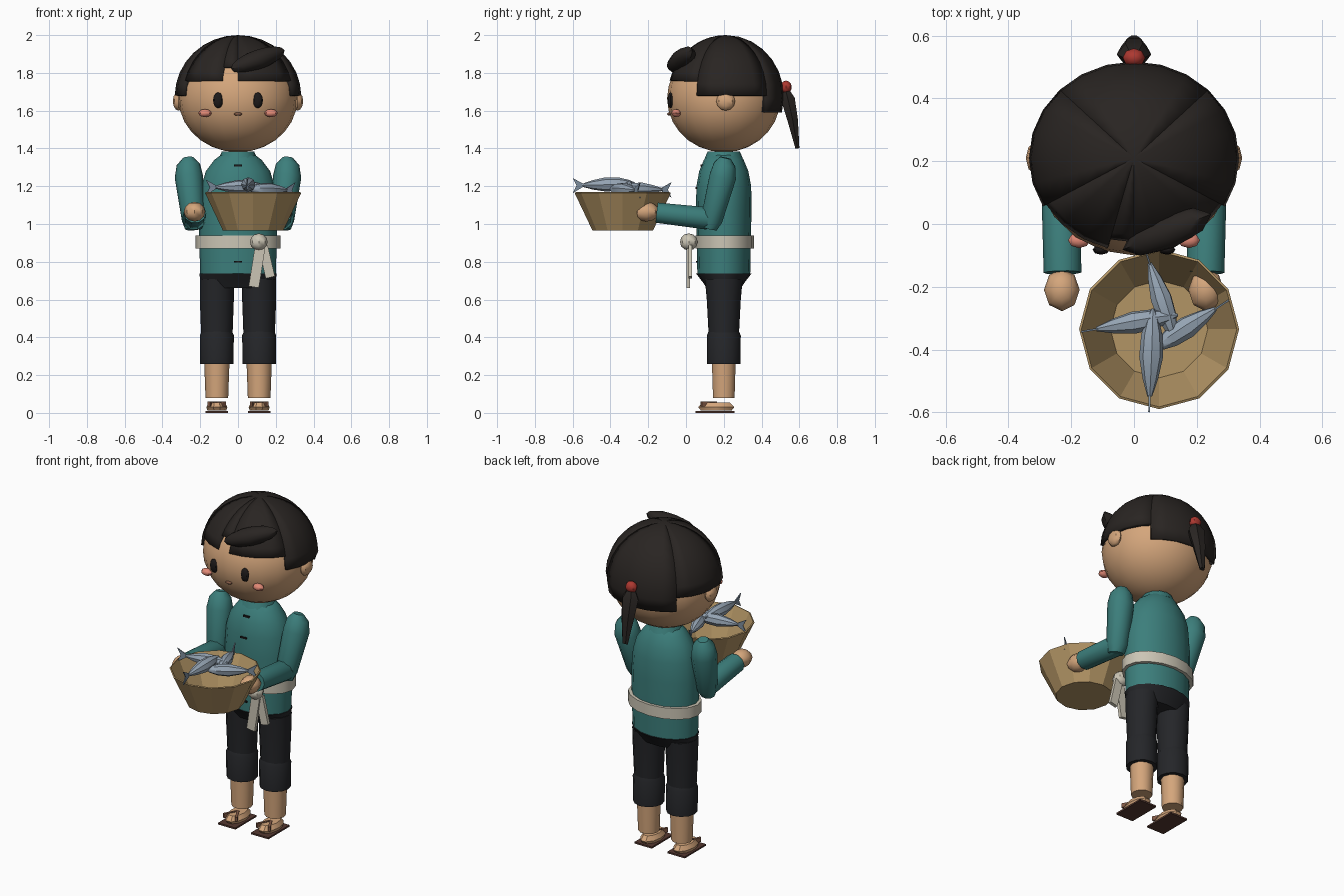
import bpy, bmesh
from math import sin, cos, pi, radians, acos
from mathutils import Vector, Matrix, Euler

if "Cube" in bpy.data.objects:
    bpy.data.objects.remove(bpy.data.objects["Cube"])


def material(name, rgb):
    m = bpy.data.materials.new(name)
    m.diffuse_color = (*rgb, 1)
    m.use_nodes = True
    m.node_tree.nodes["Principled BSDF"].inputs["Base Color"].default_value = m.diffuse_color
    return m


SKIN = material("skin", (0.66, 0.38, 0.20))
HAIR = material("hair", (0.022, 0.018, 0.016))
TEAL = material("teal_cloth", (0.045, 0.21, 0.20))
BLACK = material("dark_cloth", (0.018, 0.019, 0.022))
CREAM = material("cream_cloth", (0.60, 0.56, 0.46))
WICKER = material("wicker", (0.45, 0.30, 0.13))
FISH = material("fish_skin", (0.30, 0.37, 0.45))
FIN = material("fish_fin", (0.20, 0.26, 0.33))
RED = material("red", (0.42, 0.04, 0.03))
PINK = material("blush", (0.75, 0.25, 0.18))
DARK = material("dark_detail", (0.012, 0.01, 0.01))
SOLE = material("sole", (0.09, 0.04, 0.03))
WOOD = material("strap", (0.22, 0.10, 0.06))


def finish(name, bm, mat, angle=40):
    bmesh.ops.recalc_face_normals(bm, faces=bm.faces)
    me = bpy.data.meshes.new(name)
    bm.to_mesh(me)
    bm.free()
    me.materials.append(mat)
    ob = bpy.data.objects.new(name, me)
    bpy.context.collection.objects.link(ob)
    bpy.ops.object.select_all(action='DESELECT')
    ob.select_set(True)
    bpy.context.view_layer.objects.active = ob
    if angle:
        bpy.ops.object.shade_smooth_by_angle(angle=radians(angle))
    return ob


def ball(name, loc, size, mat, rot=(0, 0, 0), seg=8, rings=6):
    bm = bmesh.new()
    m = Matrix.LocRotScale(Vector(loc), Euler([radians(a) for a in rot]), Vector(size))
    bmesh.ops.create_uvsphere(bm, u_segments=seg, v_segments=rings, radius=1, matrix=m)
    return finish(name, bm, mat)


def box(name, loc, size, mat, rot=(0, 0, 0)):
    bm = bmesh.new()
    m = Matrix.LocRotScale(Vector(loc), Euler([radians(a) for a in rot]), Vector(size))
    bmesh.ops.create_cube(bm, size=1, matrix=m)
    return finish(name, bm, mat, 0)


def loft(name, stations, mat, sides=10, angle=40, cap_end=True):
    """Stations are (centre, rx, ry); rings lie square to the overall direction."""
    bm = bmesh.new()
    d = Vector(stations[-1][0]) - Vector(stations[0][0])
    q = Vector((0, 0, 1)).rotation_difference(d)
    rings = []
    for c, rx, ry in stations:
        rings.append([bm.verts.new(Vector(c) + q @ Vector((rx * cos(2 * pi * i / sides),
                      ry * sin(2 * pi * i / sides), 0))) for i in range(sides)])
    for a, b in zip(rings, rings[1:]):
        for i in range(sides):
            j = (i + 1) % sides
            bm.faces.new((a[i], a[j], b[j], b[i]))
    bm.faces.new(rings[0])
    if cap_end:
        bm.faces.new(rings[-1])
    return finish(name, bm, mat, angle)


def upright(name, x, y, rows, mat, sides=12):
    return loft(name, [((x, y, z), rx, ry) for z, rx, ry in rows], mat, sides)


# Head and face
ball("head", (0, 0.20, 1.665), (0.315, 0.30, 0.285), SKIN, seg=20, rings=14)
for s in (-1, 1):
    ball("ear", (s * 0.315, 0.21, 1.65), (0.03, 0.05, 0.05), SKIN)
    ball("eye", (s * 0.105, -0.082, 1.655), (0.027, 0.016, 0.042), DARK)
    ball("cheek", (s * 0.175, -0.052, 1.587), (0.035, 0.025, 0.021), PINK)
ball("mouth", (0, -0.088, 1.582), (0.022, 0.012, 0.009), WOOD)

# Hair cap: each vertical strip of the shell ends at its own hem height
hc, hr = Vector((0, 0.21, 1.675)), Vector((0.335, 0.308, 0.325))
bm = bmesh.new()
N, ROWS = 24, 8
for k in range(N):
    turn = (k + 0.5) * 360 / N          # degrees from the front, towards +x
    off = min(turn, 360 - turn)
    hem = 1.76 if off < 60 else 1.68 if off < 135 else 1.59
    if turn > 345:
        hem = 1.835
    end = acos((hem - hc.z) / hr.z)
    grid = []
    for r in range(ROWS + 1):
        p = end * r / ROWS
        grid.append([bm.verts.new(hc + Vector((hr.x * sin(p) * sin(t), -hr.y * sin(p) * cos(t),
                     hr.z * cos(p)))) for t in (2 * pi * k / N, 2 * pi * (k + 1) / N)])
    for a, b in zip(grid, grid[1:]):
        bm.faces.new((a[0], b[0], b[1], a[1]))
bmesh.ops.remove_doubles(bm, verts=bm.verts, dist=0.0005)
bmesh.ops.dissolve_degenerate(bm, edges=bm.edges, dist=0.0005)
hair = finish("hair_cap", bm, HAIR)
sol = hair.modifiers.new("thickness", 'SOLIDIFY')
sol.thickness = 0.03
sol.offset = -1
ball("forelock", (0.105, -0.025, 1.87), (0.16, 0.055, 0.052), HAIR, rot=(0, -18, 22), seg=8, rings=8)

# Ponytail
loft("ponytail", [((0, 0.59, 1.40), 0.018, 0.012), ((0, 0.565, 1.55), 0.042, 0.032),
                  ((0, 0.54, 1.66), 0.055, 0.042), ((0, 0.53, 1.70), 0.03, 0.025)], HAIR, 6)
ball("hair_tie", (0, 0.53, 1.725), (0.036, 0.03, 0.034), RED)

# Jacket, collar, toggles
upright("jacket", 0, 0.20, [(0.735, 0.20, 0.14), (0.90, 0.205, 0.143), (1.08, 0.207, 0.147),
                            (1.20, 0.195, 0.145), (1.28, 0.17, 0.13), (1.34, 0.125, 0.105),
                            (1.37, 0.085, 0.085)], TEAL, 16)
upright("collar", 0, 0.20, [(1.35, 0.10, 0.10), (1.385, 0.085, 0.085)], TEAL)
for z, y in ((1.31, 0.082), (1.19, 0.056), (1.07, 0.053), (0.80, 0.058)):
    box("toggle", (0, y, z), (0.04, 0.012, 0.01), DARK)

# Belt with knot and hanging ends
upright("belt", 0, 0.205, [(0.87, 0.225, 0.156), (0.938, 0.225, 0.156)], CREAM, 16)
ball("belt_knot", (0.11, 0.015, 0.905), (0.047, 0.047, 0.045), CREAM)
box("belt_end", (0.10, 0.012, 0.77), (0.055, 0.02, 0.21), CREAM, (0, 9, 0))
box("belt_end", (0.152, 0.022, 0.80), (0.05, 0.02, 0.17), CREAM, (0, -13, 0))

# Trousers, shins, sandals
upright("hips", 0, 0.20, [(0.66, 0.185, 0.09), (0.69, 0.198, 0.11), (0.738, 0.205, 0.147)], BLACK, 16)
for s in (-1, 1):
    x = s * 0.112
    upright("thigh", x, 0.20, [(0.41, 0.083, 0.08), (0.60, 0.09, 0.09), (0.71, 0.09, 0.10)], BLACK)
    upright("trouser_cuff", x, 0.20, [(0.258, 0.088, 0.088), (0.41, 0.09, 0.09), (0.45, 0.072, 0.072)], BLACK)
    upright("shin", x, 0.20, [(0.08, 0.06, 0.06), (0.27, 0.067, 0.066)], SKIN, 10)
    upright("foot", x, 0.16, [(0.012, 0.05, 0.085), (0.03, 0.056, 0.10), (0.056, 0.042, 0.075)], SKIN, 10)
    box("sandal_sole", (x, 0.153, 0.005), (0.118, 0.205, 0.01), SOLE)
    for turn in (-28, 28):
        box("sandal_strap", (x + turn * 0.0008, 0.12, 0.047), (0.014, 0.09, 0.026), WOOD, (0, 0, turn))

# Arms and hands
for s in (-1, 1):
    loft("upper_arm", [((s * 0.235, 0.125, 0.975), 0.045, 0.04), ((s * 0.235, 0.135, 1.02), 0.062, 0.06),
                       ((s * 0.26, 0.195, 1.25), 0.075, 0.074), ((s * 0.263, 0.205, 1.315), 0.062, 0.06),
                       ((s * 0.263, 0.21, 1.35), 0.03, 0.03)], TEAL, 10)
    loft("forearm", [((s * 0.232, 0.16, 1.025), 0.045, 0.045), ((s * 0.232, 0.11, 1.03), 0.063, 0.062),
                     ((s * 0.228, -0.155, 1.06), 0.06, 0.056)], TEAL, 10)
    ball("hand", (s * 0.23, -0.21, 1.065), (0.057, 0.068, 0.052), SKIN)

# Basket: open twelve-sided bowl
basket = loft("basket", [((0.08, -0.335, 0.965), 0.16, 0.16), ((0.08, -0.335, 1.165), 0.255, 0.255)],
              WICKER, 12, 0, cap_end=False)
sol = basket.modifiers.new("thickness", 'SOLIDIFY')
sol.thickness = 0.008
sol.offset = -1


# Fish: tapered body from tail to head with an upright forked tail
def fish(tail, head, r):
    a, b = Vector(tail), Vector(head)
    prof = [(0, 0.2), (0.2, 0.65), (0.45, 1), (0.7, 0.9), (0.9, 0.5), (1, 0.12)]
    loft("fish_body", [(a.lerp(b, t), r * k, r * k) for t, k in prof], FISH, 8)
    d = (a - b).normalized()
    n = Vector((-d.y, d.x, 0)).normalized() * 0.003
    up = Vector((0, 0, 0.04))
    outline = [a - d * 0.02, a + d * 0.05 + up, a + d * 0.03, a + d * 0.05 - up]
    bm = bmesh.new()
    sides = [[bm.verts.new(p + n * k) for p in outline] for k in (-1, 1)]
    for v in sides:
        bm.faces.new((v[0], v[1], v[2]))
        bm.faces.new((v[0], v[2], v[3]))
    for i in range(4):
        j = (i + 1) % 4
        bm.faces.new((sides[0][i], sides[0][j], sides[1][j], sides[1][i]))
    finish("fish_tail", bm, FIN, 0)


fish((0.05, -0.55, 1.205), (0.06, -0.27, 1.215), 0.038)
fish((-0.12, -0.335, 1.195), (0.14, -0.29, 1.20), 0.036)
fish((0.05, -0.125, 1.182), (0.13, -0.37, 1.19), 0.035)
fish((0.26, -0.27, 1.18), (0.06, -0.40, 1.185), 0.036)
